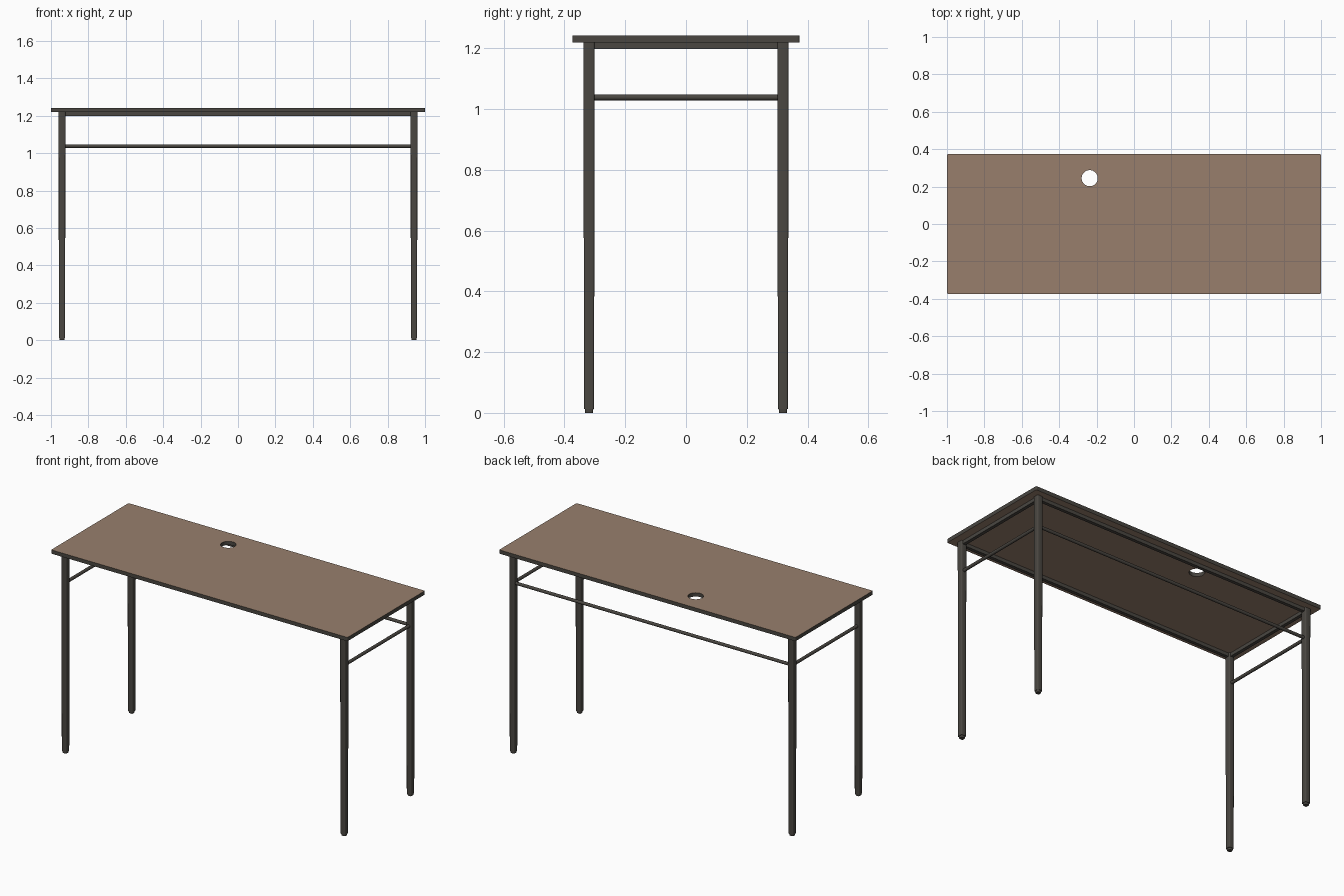
import bpy, bmesh, math
from mathutils import Vector

if "Cube" in bpy.data.objects:
    bpy.data.objects.remove(bpy.data.objects["Cube"])


def material(name, rgb):
    m = bpy.data.materials.new(name)
    m.diffuse_color = (*rgb, 1)
    m.use_nodes = True
    m.node_tree.nodes["Principled BSDF"].inputs["Base Color"].default_value = m.diffuse_color
    return m


BROWN = material("brown laminate", (0.315, 0.212, 0.152))
DARK = material("dark metal", (0.068, 0.062, 0.053))


def finish(name, bm, mats):
    bmesh.ops.recalc_face_normals(bm, faces=bm.faces)
    me = bpy.data.meshes.new(name)
    bm.to_mesh(me)
    bm.free()
    for m in mats:
        me.materials.append(m)
    ob = bpy.data.objects.new(name, me)
    bpy.context.collection.objects.link(ob)
    return ob


def smooth(ob):
    bpy.ops.object.select_all(action='DESELECT')
    ob.select_set(True)
    bpy.context.view_layer.objects.active = ob
    bpy.ops.object.shade_smooth_by_angle(angle=math.radians(35))


def rounded_rect(hx, hy, r, n=3):
    pts = []
    for i, (sx, sy) in enumerate([(1, 1), (-1, 1), (-1, -1), (1, -1)]):
        for k in range(n + 1):
            a = math.pi / 2 * (i + k / n)
            pts.append((sx * (hx - r) + r * math.cos(a), sy * (hy - r) + r * math.sin(a)))
    return pts


def loft(name, sections, mats):
    # sections: list of (z, outline), capped at both ends
    bm = bmesh.new()
    rings = [[bm.verts.new((x, y, z)) for x, y in pts] for z, pts in sections]
    n = len(rings[0])
    for a, b in zip(rings, rings[1:]):
        for i in range(n):
            j = (i + 1) % n
            bm.faces.new((a[i], a[j], b[j], b[i]))
    bm.faces.new(rings[0])
    bm.faces.new(rings[-1])
    return finish(name, bm, mats)


def box(name, size, loc):
    bm = bmesh.new()
    bmesh.ops.create_cube(bm, size=1)
    bmesh.ops.scale(bm, vec=size, verts=bm.verts)
    bmesh.ops.translate(bm, vec=loc, verts=bm.verts)
    return finish(name, bm, [DARK])


def rod(name, p, q, r):
    p, q = Vector(p), Vector(q)
    bm = bmesh.new()
    bmesh.ops.create_cone(bm, cap_ends=True, segments=16, radius1=r, radius2=r, depth=(q - p).length)
    bmesh.ops.rotate(bm, matrix=(q - p).to_track_quat('Z', 'Y').to_matrix(), verts=bm.verts)
    bmesh.ops.translate(bm, vec=(p + q) / 2, verts=bm.verts)
    smooth(finish(name, bm, [DARK]))


# table top: brown faces, dark edge band, round cable hole
Z0, Z1 = 1.219, 1.242
HOLE, HR = (-0.237, 0.245), 0.043
bm = bmesh.new()
levels = []
for z in (Z0, Z1):
    outer = [bm.verts.new((x, y, z)) for x, y in rounded_rect(1.0, 0.373, 0.006)]
    inner = [bm.verts.new((HOLE[0] + HR * math.cos(k * math.pi / 16),
                           HOLE[1] + HR * math.sin(k * math.pi / 16), z)) for k in range(32)]
    edges = [bm.edges.new((ring[i], ring[(i + 1) % len(ring)]))
             for ring in (outer, inner) for i in range(len(ring))]
    bmesh.ops.triangle_fill(bm, edges=edges, use_beauty=True)
    levels.append((outer, inner))
for lo, hi in zip(*levels):
    for i in range(len(lo)):
        j = (i + 1) % len(lo)
        bm.faces.new((lo[i], lo[j], hi[j], hi[i])).material_index = 1
top = finish("table_top", bm, [BROWN, DARK])

# slightly tapered legs with small feet
LX, LY = 0.941, 0.319
for sx, nx in ((-1, "left"), (1, "right")):
    for sy, ny in ((-1, "front"), (1, "back")):
        leg = loft(f"{ny}_{nx}_leg",
                   [(z, rounded_rect(h, h, 0.006)) for z, h in ((0.012, 0.0165), (Z0, 0.0185))], [DARK])
        foot = loft(f"{ny}_{nx}_foot",
                    [(z, rounded_rect(h, h, 0.006)) for z, h in ((0, 0.0125), (0.012, 0.014))], [DARK])
        for ob in (leg, foot):
            ob.location = (sx * LX, sy * LY, 0)
            smooth(ob)

# apron frame under the top
for s, n in ((-1, "front"), (1, "back")):
    box(n + "_apron", (2 * LX, 0.02, 0.021), (0, s * LY, 1.2085))
for s, n in ((-1, "left"), (1, "right")):
    box(n + "_apron", (0.02, 2 * LY, 0.021), (s * LX, 0, 1.2085))
    # side rails
    rod(n + "_rail", (s * LX, -LY, 1.038), (s * LX, LY, 1.038), 0.0095)

# back rail
rod("back_rail", (-LX, LY, 1.038), (LX, LY, 1.038), 0.0095)
